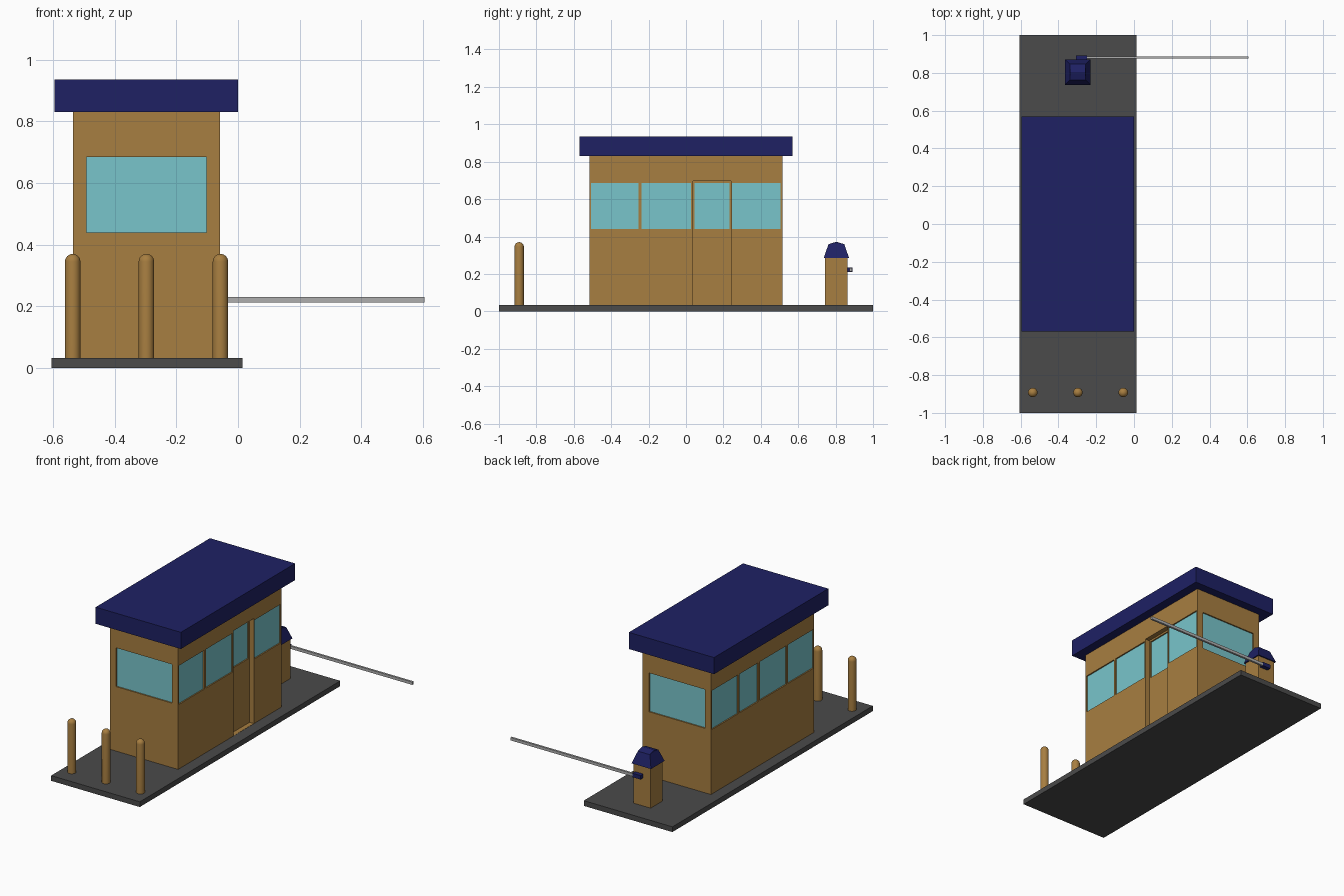
import bpy, bmesh
from math import cos, sin, pi, radians

if "Cube" in bpy.data.objects:
    bpy.data.objects.remove(bpy.data.objects["Cube"])


def material(name, rgb):
    m = bpy.data.materials.new(name)
    m.diffuse_color = (*rgb, 1)
    m.use_nodes = True
    m.node_tree.nodes["Principled BSDF"].inputs["Base Color"].default_value = m.diffuse_color
    return m


TAN = material("tan_paint", (0.39, 0.21, 0.052))
BLUE = material("dark_blue", (0.013, 0.015, 0.127))
GLASS = material("window_glass", (0.19, 0.56, 0.60))
DARK = material("dark_concrete", (0.069, 0.069, 0.069))
GREY = material("light_metal", (0.43, 0.43, 0.43))


def from_bmesh(name, bm, mat):
    bmesh.ops.recalc_face_normals(bm, faces=bm.faces)
    me = bpy.data.meshes.new(name)
    bm.to_mesh(me)
    bm.free()
    ob = bpy.data.objects.new(name, me)
    bpy.context.collection.objects.link(ob)
    if mat:
        me.materials.append(mat)
    return ob


def box(name, x, y, z, mat):
    """Box from (min, max) ranges on each axis."""
    bm = bmesh.new()
    bmesh.ops.create_cube(bm, size=1)
    for v in bm.verts:
        v.co = [(r[0] + r[1]) / 2 + c * (r[1] - r[0]) for c, r in zip(v.co, (x, y, z))]
    return from_bmesh(name, bm, mat)


def cut(target, x, y, z):
    """Carve a box-shaped pocket out of target."""
    cutter = box("cutter", x, y, z, TAN)
    cutter.hide_render = True
    mod = target.modifiers.new("pocket", 'BOOLEAN')
    mod.operation, mod.solver, mod.object = 'DIFFERENCE', 'EXACT', cutter
    bpy.context.view_layer.objects.active = target
    bpy.ops.object.modifier_apply(modifier=mod.name)
    bpy.data.objects.remove(cutter)


# Traffic island and booth shell
X0, X1, Y = -0.535, -0.058, 0.515
BASE = 0.033
box("island_slab", (-0.605, 0.014), (-1, 1), (0, BASE), DARK)
walls = box("booth_walls", (X0, X1), (-Y, Y), (BASE, 0.83), TAN)
box("roof", (-0.595, 0.0), (-0.57, 0.57), (0.83, 0.935), BLUE)

# Recessed doorway on the right side
RECESS, POCKET, PANE = 0.03, 0.012, 0.004
cut(walls, (X1 - RECESS, X1 + 0.05), (0.037, 0.241), (BASE + 0.001, 0.697))


def window(name, axis, side, wall, span, depth=0.0):
    """Pocket and glass pane; axis 0 = side walls, axis 1 = end walls."""
    z = (0.44, 0.685)
    inner = wall - side * (depth + POCKET)
    hole = sorted((inner, wall + side * 0.05))
    glass = sorted((inner - side * PANE, inner + side * PANE))
    if axis == 0:
        cut(walls, hole, span, z)
        box(name, glass, span, z, GLASS)
    else:
        cut(walls, span, hole, z)
        box(name, span, glass, z, GLASS)


# End windows, then four windows along each side
window("front_window", 1, -1, -Y, (-0.492, -0.102))
window("back_window", 1, 1, Y, (-0.492, -0.102))
spans = [(-0.508, -0.253), (-0.238, 0.028), (0.046, 0.232), (0.246, 0.506)]
for i, span in enumerate(spans):
    window(f"right_window_{i + 1}", 0, 1, X1, span, RECESS if i == 2 else 0)
    window(f"left_window_{i + 1}", 0, -1, X0, span)

# Round-topped bollards, spun from a profile
R, TOP = 0.025, 0.37
profile = [(0, BASE), (R, BASE)]
profile += [(R * cos(a * pi / 12), TOP - R + R * sin(a * pi / 12)) for a in range(6)]
profile.append((0, TOP))
for i, bx in enumerate((-0.536, -0.297, -0.057)):
    bm = bmesh.new()
    vs = [bm.verts.new((r, 0, z)) for r, z in profile]
    es = [bm.edges.new(pair) for pair in zip(vs, vs[1:])]
    bmesh.ops.spin(bm, geom=vs + es, cent=(0, 0, 0), axis=(0, 0, 1),
                   angle=2 * pi, steps=24)
    bmesh.ops.remove_doubles(bm, verts=bm.verts, dist=1e-5)
    bollard = from_bmesh(f"bollard_{i + 1}", bm, TAN)
    bollard.location = (bx, -0.892, 0)
    bpy.ops.object.select_all(action='DESELECT')
    bollard.select_set(True)
    bpy.context.view_layer.objects.active = bollard
    bpy.ops.object.shade_smooth_by_angle(angle=radians(40))

# Barrier post with tapered, slightly ridged cap
CX, CY = -0.298, 0.804
box("barrier_post", (CX - 0.06, CX + 0.06), (CY - 0.06, CY + 0.06), (BASE, 0.287), TAN)
bm = bmesh.new()
rings = []
for h, z in ((0.068, 0.285), (0.042, 0.359)):
    rings.append([bm.verts.new((CX + sx * h, CY + sy * h, z))
                  for sx, sy in ((-1, -1), (1, -1), (1, 1), (-1, 1))])
low, up = rings
bm.faces.new(low)
for i in range(4):
    j = (i + 1) % 4
    bm.faces.new((low[i], low[j], up[j], up[i]))
ra, rb = [bm.verts.new((CX + s * 0.042, CY, 0.372)) for s in (-1, 1)]
bm.faces.new((up[0], up[1], rb, ra))
bm.faces.new((up[2], up[3], ra, rb))
bm.faces.new((up[1], up[2], rb))
bm.faces.new((up[3], up[0], ra))
from_bmesh("post_cap", bm, BLUE)

# Arm holder and barrier arm
box("arm_holder", (-0.306, -0.25), (0.862, 0.891), (0.21, 0.235), BLUE)
box("barrier_arm", (-0.26, 0.605), (0.875, 0.888), (0.213, 0.231), GREY)
